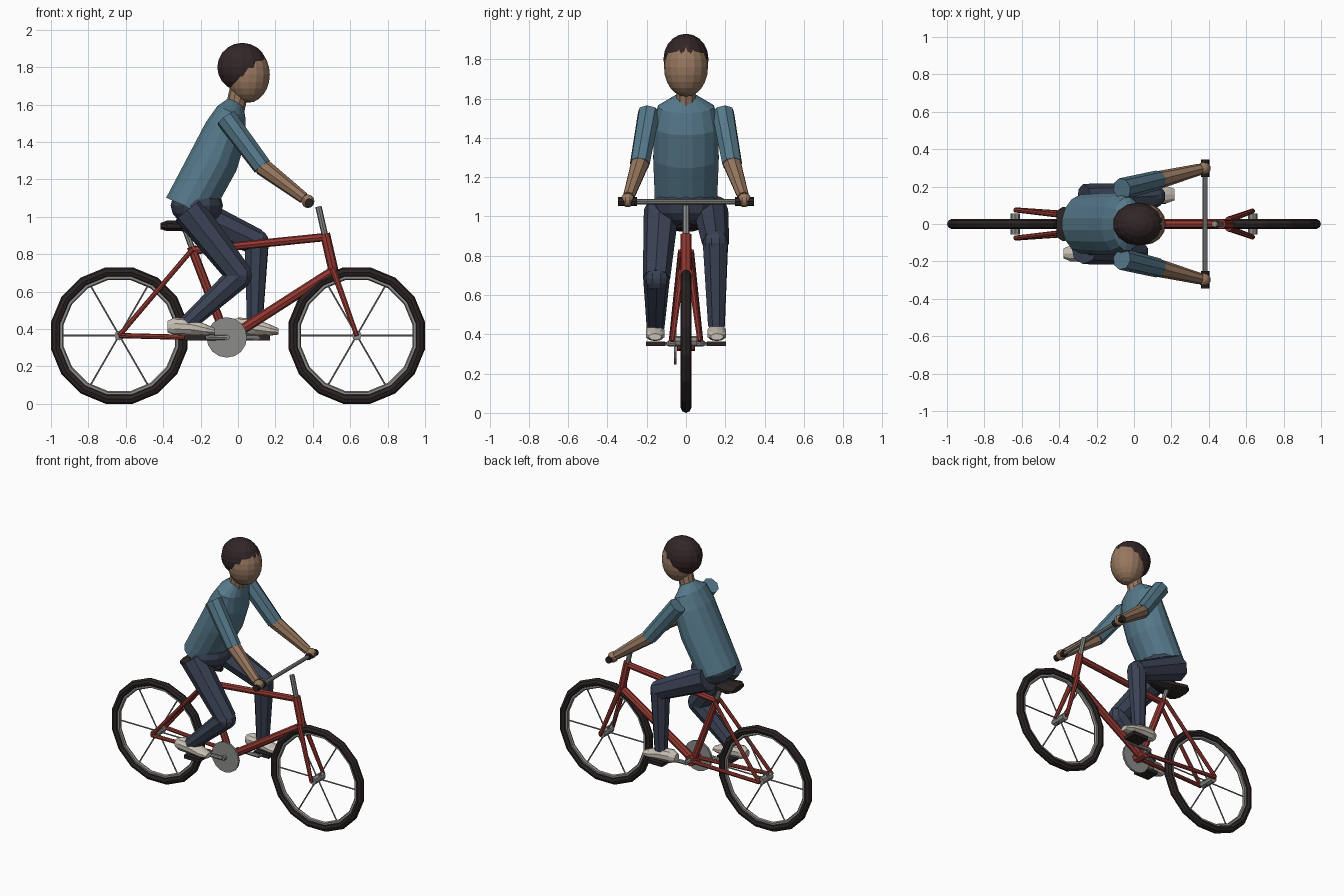
import bpy, bmesh, math
from mathutils import Vector, Matrix

if "Cube" in bpy.data.objects:
    bpy.data.objects.remove(bpy.data.objects["Cube"])


def material(name, rgb):
    m = bpy.data.materials.new(name)
    m.diffuse_color = (*rgb, 1)
    m.use_nodes = True
    m.node_tree.nodes["Principled BSDF"].inputs["Base Color"].default_value = m.diffuse_color
    return m


RED = material("red_paint", (0.30, 0.040, 0.032))
GREY = material("grey_metal", (0.26, 0.26, 0.25))
BLACK = material("black_rubber", (0.024, 0.017, 0.017))
HAIR = material("dark_hair", (0.033, 0.019, 0.020))
SKIN = material("brown_skin", (0.31, 0.185, 0.115))
SHIRT = material("blue_shirt", (0.092, 0.190, 0.255))
NAVY = material("navy_trousers", (0.042, 0.054, 0.088))
SHOE = material("cream_shoe", (0.58, 0.53, 0.46))


def finish(name, bm, mat):
    bmesh.ops.recalc_face_normals(bm, faces=bm.faces[:])
    me = bpy.data.meshes.new(name)
    bm.to_mesh(me)
    bm.free()
    me.materials.append(mat)
    ob = bpy.data.objects.new(name, me)
    bpy.context.collection.objects.link(ob)
    return ob


def tube(name, p, q, r1, mat, r2=None, n=8):
    """Straight or tapered round bar from p to q."""
    p, q = Vector(p), Vector(q)
    d = q - p
    m = Matrix.Translation((p + q) / 2) @ d.to_track_quat('Z', 'Y').to_matrix().to_4x4()
    bm = bmesh.new()
    bmesh.ops.create_cone(bm, cap_ends=True, segments=n, radius1=r1,
                          radius2=r1 if r2 is None else r2, depth=d.length, matrix=m)
    return finish(name, bm, mat)


def ball(name, c, r, mat, u=10, v=8):
    bm = bmesh.new()
    bmesh.ops.create_uvsphere(bm, u_segments=u, v_segments=v, radius=1,
                              matrix=Matrix.Translation(c) @ Matrix.Diagonal((*r, 1)))
    return finish(name, bm, mat)


def box(name, c, size, mat):
    bm = bmesh.new()
    bmesh.ops.create_cube(bm, size=1, matrix=Matrix.Translation(c) @ Matrix.Diagonal((*size, 1)))
    return finish(name, bm, mat)


def loft(name, rings, mat, n=12):
    """Skin elliptical rings given as (centre, half axis, half axis)."""
    bm = bmesh.new()
    loops = []
    for c, a, b in rings:
        c, a, b = Vector(c), Vector(a), Vector(b)
        angles = [2 * math.pi * (i + 0.5) / n for i in range(n)]
        loops.append([bm.verts.new(c + a * math.cos(t) + b * math.sin(t)) for t in angles])
    for l0, l1 in zip(loops, loops[1:]):
        for i in range(n):
            j = (i + 1) % n
            bm.faces.new((l0[i], l0[j], l1[j], l1[i]))
    bm.faces.new(loops[0])
    bm.faces.new(loops[-1])
    return finish(name, bm, mat)


def torus(name, x, major, minor, sides, mat):
    bpy.ops.mesh.primitive_torus_add(
        location=(x, 0, 0.365), rotation=(math.pi / 2, math.pi / 16, 0),
        major_radius=major, minor_radius=minor, major_segments=16, minor_segments=sides)
    ob = bpy.context.object
    ob.name = name
    ob.data.materials.append(mat)


# Wheels: tyre, rim, hub and six spokes
for side, x in (("rear", -0.635), ("front", 0.635)):
    torus(side + "_tyre", x, 0.345, 0.027, 8, BLACK)
    torus(side + "_rim", x, 0.316, 0.013, 6, GREY)
    tube(side + "_hub", (x, -0.055, 0.365), (x, 0.055, 0.365), 0.026, GREY)
    for k in range(6):
        a = k * math.pi / 3
        tube(f"{side}_spoke_{k}", (x, 0, 0.365),
             (x + 0.315 * math.cos(a), 0, 0.365 + 0.315 * math.sin(a)), 0.005, GREY, n=5)

# Frame
BB, SEAT_TOP = (-0.06, 0, 0.345), (-0.25, 0, 0.84)
tube("head_tube", (0.465, 0, 0.91), (0.512, 0, 0.705), 0.027, RED)
tube("top_tube", (-0.24, 0, 0.82), (0.47, 0, 0.892), 0.022, RED)
tube("down_tube", BB, (0.51, 0, 0.71), 0.027, RED)
tube("seat_tube", BB, SEAT_TOP, 0.024, RED)
tube("bottom_bracket", (-0.06, -0.045, 0.35), (-0.06, 0.045, 0.35), 0.035, RED)
for s, side in ((-1, "near"), (1, "far")):
    tube(side + "_fork_blade", (0.505, s * 0.022, 0.725), (0.635, s * 0.07, 0.365), 0.018, RED, 0.013)
    tube(side + "_seat_stay", (-0.245, s * 0.028, 0.825), (-0.635, s * 0.075, 0.365), 0.013, RED)
    tube(side + "_chain_stay", (-0.06, s * 0.035, 0.35), (-0.635, s * 0.075, 0.365), 0.014, RED)

# Seat and post
tube("seat_post", (-0.245, 0, 0.83), (-0.285, 0, 0.94), 0.016, GREY)
loft("seat", [((x, 0, z), (0, w, 0), (0, 0, h)) for x, z, w, h in (
    (-0.415, 0.95, 0.075, 0.018), (-0.38, 0.952, 0.10, 0.030),
    (-0.28, 0.95, 0.075, 0.030), (-0.13, 0.95, 0.025, 0.02))], BLACK, 8)

# Stem and handlebar
tube("stem", (0.465, 0, 0.90), (0.43, 0, 1.055), 0.017, GREY)
tube("handlebar", (0.38, -0.30, 1.075), (0.38, 0.30, 1.075), 0.013, GREY)
for s, side in ((-1, "near"), (1, "far")):
    tube(side + "_grip", (0.38, s * 0.25, 1.075), (0.38, s * 0.345, 1.075), 0.023, BLACK)

# Drivetrain
tube("chainring", (-0.06, -0.062, 0.355), (-0.06, -0.048, 0.355), 0.108, GREY, n=16)
tube("crank_axle", (-0.06, -0.09, 0.355), (-0.06, 0.09, 0.355), 0.016, GREY)
for s, side, px in ((-1, "near", -0.23), (1, "far", 0.11)):
    tube(side + "_crank", (-0.06, s * 0.085, 0.355), (px, s * 0.085, 0.352), 0.014, GREY)
    tube(side + "_pedal_axle", (px, s * 0.08, 0.352), (px, s * 0.12, 0.352), 0.009, GREY)
    box(side + "_pedal", (px, s * 0.155, 0.352), (0.12, 0.095, 0.025), BLACK)

# Legs and shoes
legs = (("near", -1, (0.01, 0.685), (-0.27, 0.43), -0.23),
        ("far", 1, (0.10, 0.865), (0.09, 0.44), 0.11))
for side, s, knee, ankle, px in legs:
    k = (knee[0], s * 0.15, knee[1])
    tube(side + "_thigh", (-0.265, s * 0.125, 1.035), k, 0.09, NAVY, 0.07)
    ball(side + "_knee", k, (0.068, 0.066, 0.068), NAVY)
    tube(side + "_shin", k, (ankle[0], s * 0.155, ankle[1]), 0.068, NAVY, 0.045)
    loft(side + "_shoe", [((px + x, s * 0.157, z), (0, w, 0), (0, 0, h)) for x, z, w, h in (
        (-0.148, 0.412, 0.027, 0.030), (-0.11, 0.415, 0.045, 0.047), (-0.02, 0.410, 0.050, 0.045),
        (0.06, 0.395, 0.050, 0.030), (0.107, 0.387, 0.032, 0.017))], SHOE, 10)

# Pelvis and leaning torso
ball("pelvis", (-0.22, 0, 1.06), (0.14, 0.17, 0.112), NAVY, 12, 8)
loft("torso", [((x, 0, z), (0.92 * d, 0, -0.4 * d), (0, w, 0)) for x, z, d, w in (
    (-0.265, 1.05, 0.132, 0.160), (-0.13, 1.30, 0.135, 0.170), (-0.065, 1.46, 0.118, 0.168),
    (-0.035, 1.56, 0.083, 0.145), (-0.013, 1.615, 0.045, 0.050))], SHIRT, 16)

# Arms and hands
for s, side in ((-1, "near"), (1, "far")):
    shoulder, elbow = (-0.065, s * 0.188, 1.53), (0.13, s * 0.235, 1.268)
    wrist = (0.352, s * 0.292, 1.10)
    tube(side + "_sleeve", shoulder, elbow, 0.058, SHIRT, 0.052)
    ball(side + "_elbow", elbow, (0.046, 0.046, 0.046), SKIN)
    tube(side + "_forearm", elbow, wrist, 0.048, SKIN, 0.031)
    ball(side + "_hand", (0.374, s * 0.297, 1.083), (0.036, 0.036, 0.036), SKIN)

# Neck, head and hair
tube("neck", (-0.02, 0, 1.56), (0.012, 0, 1.70), 0.052, SKIN, n=10)
ball("head", (0.055, 0, 1.76), (0.115, 0.112, 0.15), SKIN, 16, 12)
ball("hair", (0.023, 0, 1.80), (0.137, 0.115, 0.13), HAIR, 14, 10)
